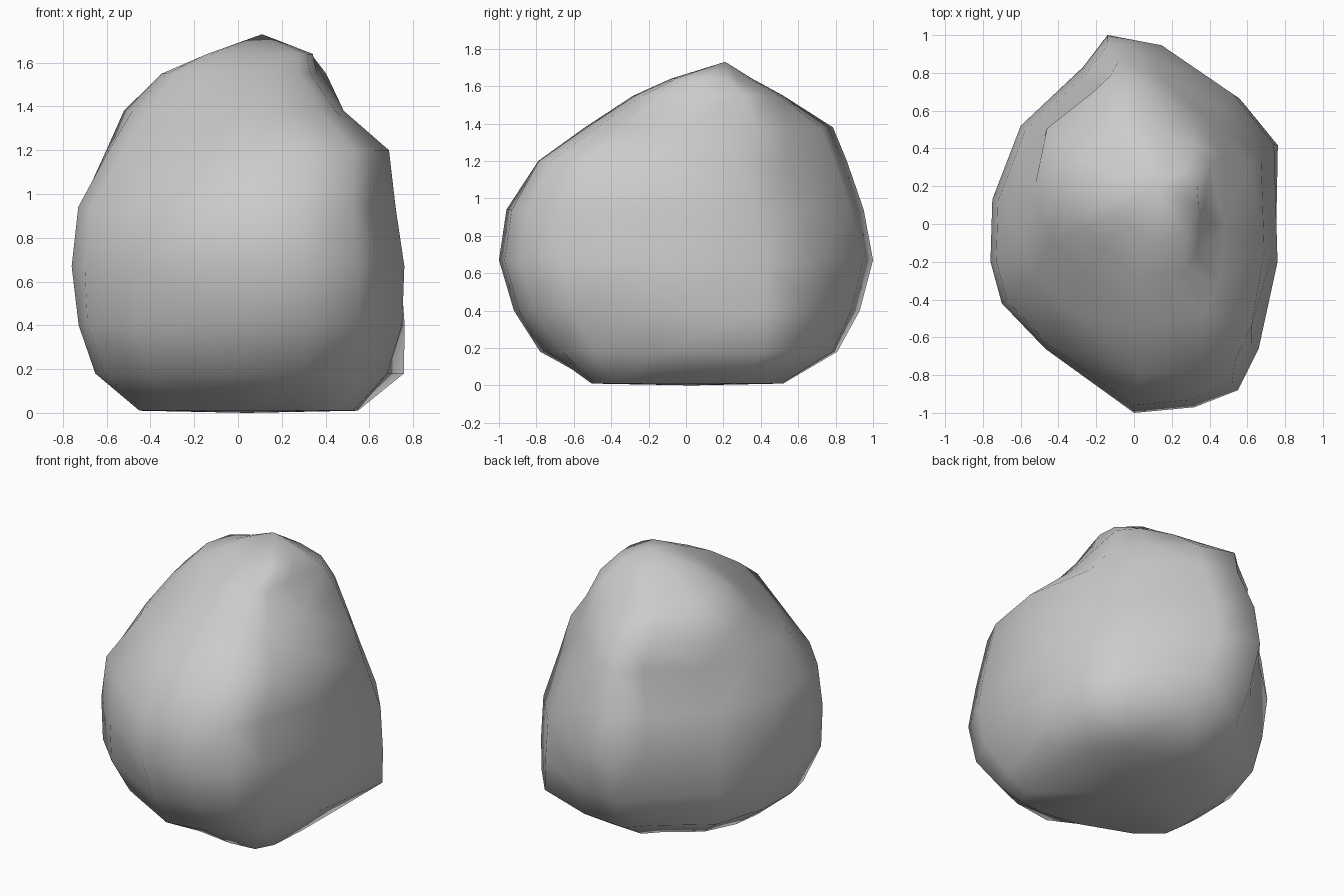
import bpy
import bmesh
from math import exp
from mathutils import Vector

old = bpy.data.objects.get("Cube")
if old:
    bpy.data.objects.remove(old, do_unlink=True)

# Plan outline of the boulder, anticlockwise, at its widest
OUTLINE = [(0.76, -0.2), (0.75, 0.43), (0.53, 0.7), (0.15, 0.95), (-0.14, 1),
           (-0.27, 0.83), (-0.6, 0.52), (-0.75, 0.13), (-0.76, -0.2),
           (-0.7, -0.42), (-0.47, -0.66), (0, -1), (0.32, -0.97),
           (0.55, -0.88), (0.66, -0.66)]
HALF_WIDTH = 0.76

# Layers: height, extents (min x, max x, min y, max y),
# corner bulges (back left, back right, front right, front left)
LAYERS = [(0.01, (-0.43, 0.52, -0.47, 0.52), (0.08, 0, 0.1, 0.12)),
          (0.18, (-0.64, 0.69, -0.78, 0.79), (0.18, 0.1, 0.06, -0.04)),
          (0.4, (-0.71, 0.75, -0.92, 0.92), (0.05, 0.05, 0.09, 0)),
          (0.67, (-0.76, 0.76, -1, 1), (-0.02, 0, 0, 0)),
          (0.94, (-0.73, 0.72, -0.96, 0.95), (-0.09, 0, 0, 0)),
          (1.2, (-0.61, 0.68, -0.79, 0.86), (-0.15, 0, -0.1, 0.05)),
          (1.38, (-0.51, 0.5, -0.54, 0.76), (-0.05, 0.14, -0.14, 0.02)),
          (1.55, (-0.34, 0.38, -0.28, 0.5), (0.08, 0.1, -0.08, 0)),
          (1.64, (-0.14, 0.35, -0.08, 0.35), (-0.02, 0.02, 0, 0))]
PEAK = Vector((0.11, 0.21, 1.73))
BASE = Vector((0.04, 0.03, 0))
DENT = Vector((0.46, 0.1, 1.44))


def place(x, y, layer):
    """Fit an outline point into the extents and corners of one layer."""
    z, (x_min, x_max, y_min, y_max), bulges = layer
    u, v = x / HALF_WIDTH, y
    side_x, side_y = (1 if u > 0 else -1), (1 if v > 0 else -1)
    corner = {(1, 1): 0, (-1, 1): 1, (-1, -1): 2, (1, -1): 3}[side_x, side_y]
    shift = bulges[corner] * abs(u * v)
    point = Vector(((x_min + x_max) / 2 + u * (x_max - x_min) / 2 + shift * side_x,
                    (y_min + y_max) / 2 + v * (y_max - y_min) / 2 + shift * side_y, z))
    # Shallow hollow in the upper left flank
    point.x -= 0.04 * exp(-((point - DENT).length / 0.18) ** 2)
    return point


# Stack the layers and close both ends
bm = bmesh.new()
rings = [[bm.verts.new(place(x, y, layer)) for x, y in OUTLINE] for layer in LAYERS]
peak, base = bm.verts.new(PEAK), bm.verts.new(BASE)
count = len(OUTLINE)
for i in range(count):
    j = (i + 1) % count
    for low, high in zip(rings, rings[1:]):
        bm.faces.new((low[i], low[j], high[j], high[i]))
    bm.faces.new((rings[-1][i], rings[-1][j], peak))
    bm.faces.new((rings[0][j], rings[0][i], base))
bmesh.ops.triangulate(bm, faces=bm.faces[:])
bmesh.ops.recalc_face_normals(bm, faces=bm.faces[:])
for face in bm.faces:
    face.smooth = True

mesh = bpy.data.meshes.new("boulder")
bm.to_mesh(mesh)
bm.free()

# Plain grey stone
stone = bpy.data.materials.new("grey stone")
stone.use_nodes = True
grey = (0.6, 0.6, 0.6, 1)
stone.diffuse_color = grey
stone.node_tree.nodes["Principled BSDF"].inputs["Base Color"].default_value = grey
mesh.materials.append(stone)

boulder = bpy.data.objects.new("boulder", mesh)
bpy.context.collection.objects.link(boulder)
